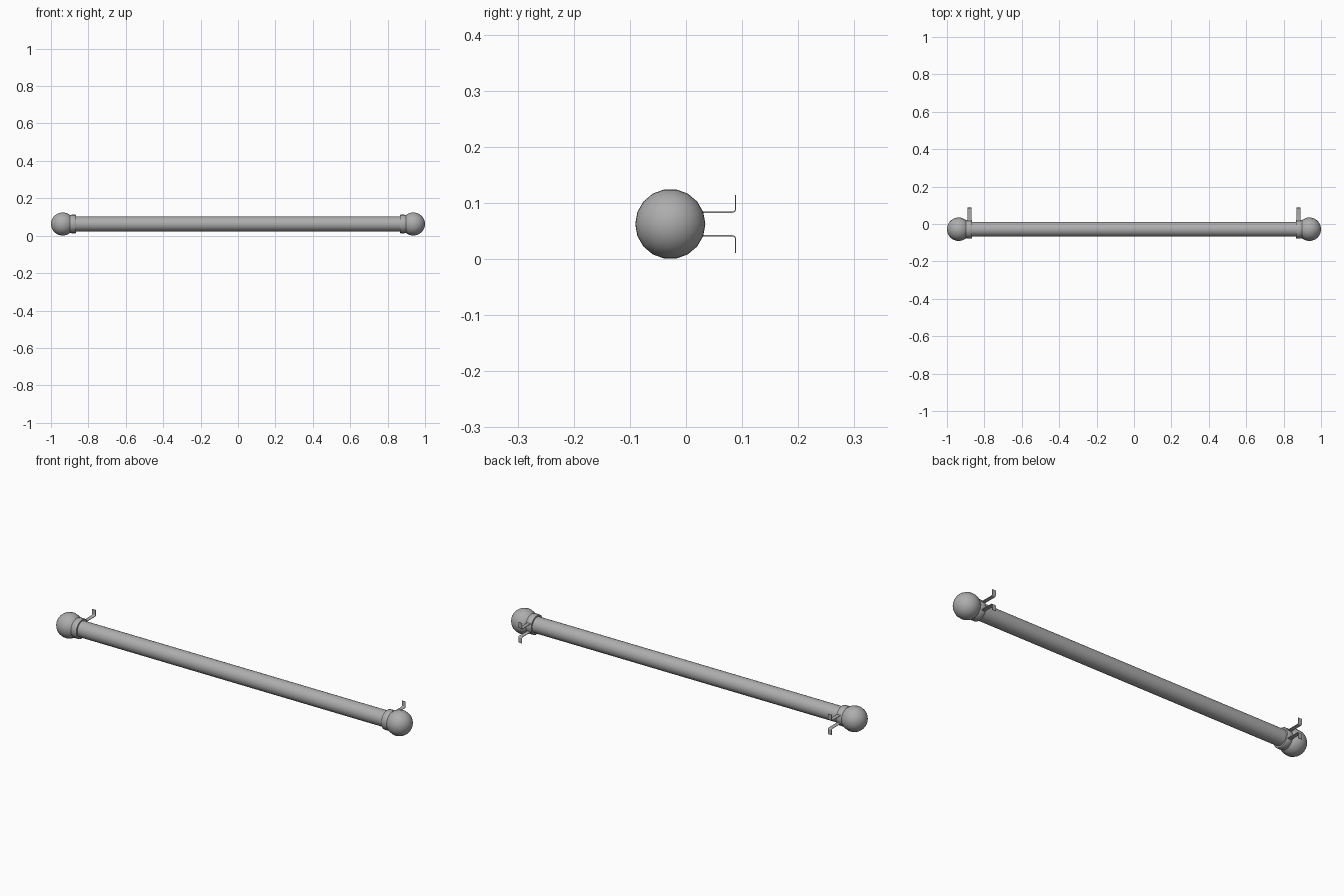
import bpy, bmesh, math
from mathutils import Vector

if "Cube" in bpy.data.objects:
    bpy.data.objects.remove(bpy.data.objects["Cube"])

CY, CZ = -0.028, 0.0625   # rod axis

# Dark grey metal
METAL = bpy.data.materials.new("dark_metal")
METAL.diffuse_color = (0.42, 0.42, 0.42, 1)
METAL.use_nodes = True
METAL.node_tree.nodes["Principled BSDF"].inputs["Base Color"].default_value = METAL.diffuse_color


def finish(name, bm, angle=35):
    bmesh.ops.recalc_face_normals(bm, faces=bm.faces)
    me = bpy.data.meshes.new(name)
    bm.to_mesh(me)
    bm.free()
    me.materials.append(METAL)
    ob = bpy.data.objects.new(name, me)
    bpy.context.collection.objects.link(ob)
    bpy.ops.object.select_all(action='DESELECT')
    ob.select_set(True)
    bpy.context.view_layer.objects.active = ob
    bpy.ops.object.shade_smooth_by_angle(angle=math.radians(angle))
    return ob


def lathe(name, profile, n, side=1):
    """Revolve (x, radius) points around the rod axis."""
    bm = bmesh.new()
    rings = []
    for x, r in profile:
        if r < 1e-5:
            rings.append([bm.verts.new((side * x, CY, CZ))])
        else:
            rings.append([bm.verts.new((side * x, CY + r * math.cos(2 * math.pi * i / n),
                                        CZ + r * math.sin(2 * math.pi * i / n))) for i in range(n)])
    for a, b in zip(rings, rings[1:]):
        for i in range(n):
            j = (i + 1) % n
            quad = [a[i % len(a)], a[j % len(a)], b[j % len(b)], b[i % len(b)]]
            bm.faces.new(list(dict.fromkeys(quad)))
    return finish(name, bm)


def strip(name, path, x0, x1, t):
    """Thin flat strap following a (y, z) path, extruded along x."""
    pts = [Vector(p) for p in path]
    left, right = [], []
    for i, p in enumerate(pts):
        d = (pts[min(i + 1, len(pts) - 1)] - pts[max(i - 1, 0)]).normalized()
        nrm = Vector((-d.y, d.x)) * t / 2
        left.append(p + nrm)
        right.append(p - nrm)
    bm = bmesh.new()
    secs = [[bm.verts.new((x, q.x, q.y)) for x, q in
             ((x0, l), (x1, l), (x1, r), (x0, r))] for l, r in zip(left, right)]
    for a, b in zip(secs, secs[1:]):
        for i in range(4):
            j = (i + 1) % 4
            bm.faces.new((a[i], a[j], b[j], b[i]))
    bm.faces.new(secs[0])
    bm.faces.new(secs[-1])
    return finish(name, bm)


# Long rod
lathe("rod", [(-0.9, 0), (-0.9, 0.04), (0.9, 0.04), (0.9, 0)], 32)

# Finial profile: collar ring, then ball
R, BX = 0.0625, 0.9375
collar = [(0.866, 0.038), (0.866, 0.048), (0.869, 0.050), (0.890, 0.050), (0.896, 0.048)]
ball = [(BX - R * math.cos(a), R * math.sin(a))
        for a in (math.pi * k / 18 for k in range(5, 19))]

# Bracket foot: straight arm with a rounded bend into the wall tab
H, BEND = 0.021, 0.006
Y_WALL = 0.0885
foot = [(0.0, H), (Y_WALL - BEND, H)]
foot += [(Y_WALL - BEND + BEND * math.sin(a), H + BEND - BEND * math.cos(a))
         for a in (math.pi / 2 * k / 5 for k in range(1, 6))]
foot += [(Y_WALL, 0.052)]

for side, tag in ((-1, "left"), (1, "right")):
    lathe(tag + "_finial", collar + ball, 18, side)
    for s, level in ((1, "upper"), (-1, "lower")):
        strip(f"{tag}_{level}_bracket", [(y, CZ + s * z) for y, z in foot],
              side * 0.88 - 0.01, side * 0.88 + 0.01, 0.002)
